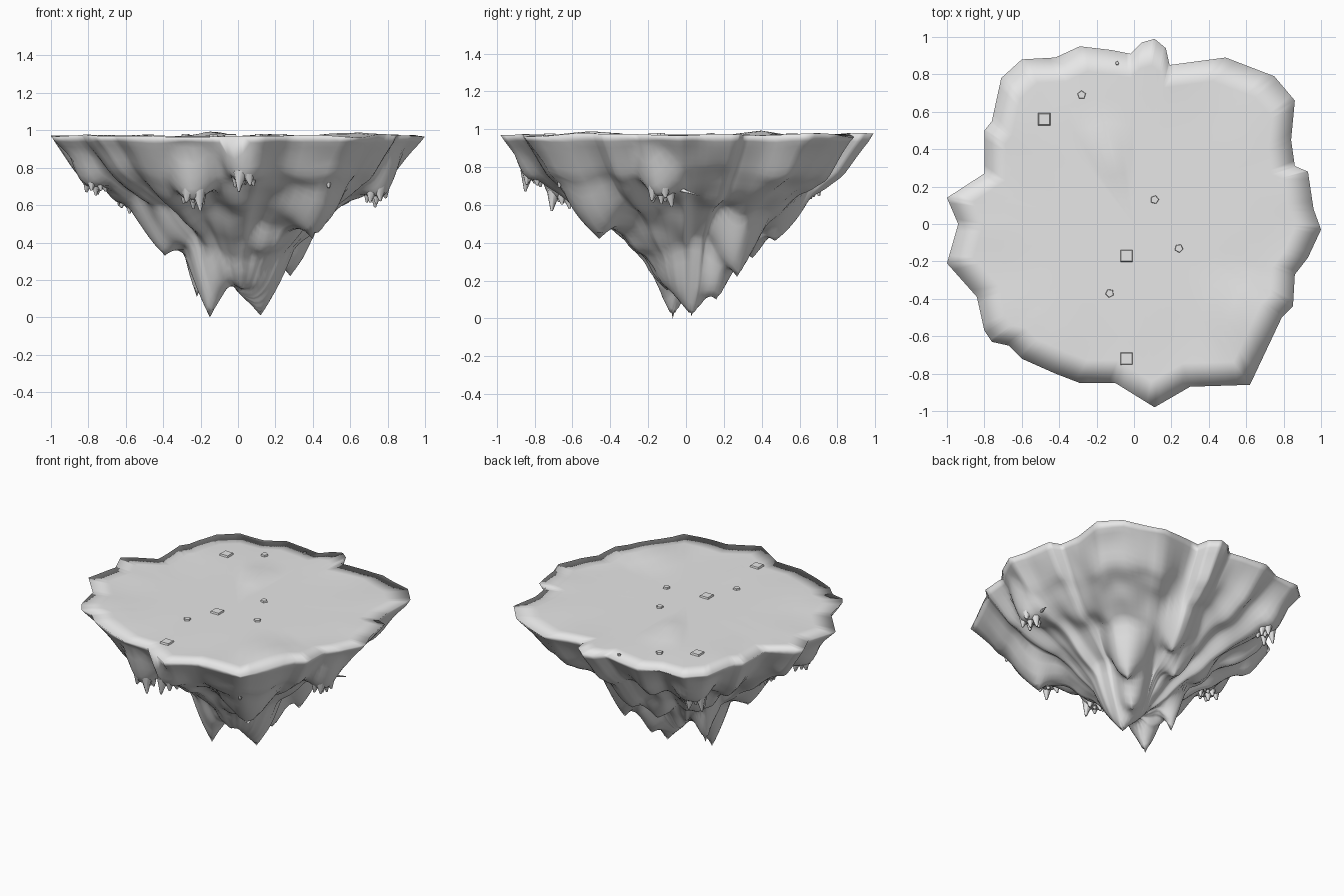
import bpy, bmesh, math, random
from mathutils import Vector, Matrix, noise

random.seed(4)
cube = bpy.data.objects.get("Cube")
if cube:
    bpy.data.objects.remove(cube, do_unlink=True)

stone = bpy.data.materials.new("pale_grey_stone")
stone.use_nodes = True
GREY = (0.8, 0.8, 0.8, 1)
stone.diffuse_color = GREY
stone.node_tree.nodes["Principled BSDF"].inputs["Base Color"].default_value = GREY

# Plan outline of the plateau, counterclockwise, in hundredths
OUTLINE = [(100, -3), (96, 8), (93, 28), (86, 31), (84, 45), (86, 66), (75, 79),
           (49, 89), (19, 85), (17, 94), (11, 99), (4, 97), (-2, 91), (-12, 93),
           (-29, 95), (-42, 89), (-60, 88), (-71, 78), (-76, 55), (-80, 50),
           (-80, 27), (-100, 14), (-94, 0), (-100, -21), (-84, -39), (-80, -57),
           (-76, -63), (-67, -65), (-60, -72), (-42, -80), (-29, -85), (-10, -85),
           (11, -98), (30, -87), (62, -86), (79, -50), (85, -44), (86, -27), (93, -18)]
# Underside profile: share of the radius, height
PROFILE = [(0, .2), (.1, .22), (.2, .28), (.3, .37), (.42, .48), (.52, .56),
           (.64, .63), (.74, .69), (.84, .77), (.92, .87), (1, .965)]
# Large hanging spikes: x, y, tip height, width
SPIKES = [(-.15, -.07, 0, .15), (.12, .03, .01, .19), (-.22, .1, .11, .1),
          (.28, .27, .22, .17), (.15, .16, .1, .13), (-.39, -.12, .33, .19),
          (.4, -.46, .42, .2), (.13, -.24, .34, .13), (.08, .47, .41, .19),
          (-.03, .35, .32, .13), (-.28, .27, .4, .14), (.02, -.1, .15, .12)]
# Lumps under the rim, each ending in a cluster of small tips
LUMPS = [(.03, -.8, .69, .13), (.46, -.62, .7, .14), (-.24, -.67, .59, .14),
         (.74, -.13, .61, .14), (-.76, -.18, .66, .14), (-.58, -.04, .57, .15),
         (-.53, .65, .66, .14)]


def profile_height(t):
    for (a, za), (b, zb) in zip(PROFILE, PROFILE[1:]):
        if t <= b:
            return za + (zb - za) * (t - a) / (b - a)
    return PROFILE[-1][1]


def bump(x, y, cx, cy, width):
    return max(0, 1 - math.hypot(x - cx, y - cy) / width)


def top_height(x, y, t):
    z = .968 + .016 * noise.noise(Vector((x * 3, y * 3, 5))) * t ** 3
    z += .022 * bump(x, y, .58, -.48, .25)
    return z + .035 * bump(x, y, -.13, .36, .13)


def under_height(x, y, t):
    a = math.atan2(y, x)
    fade = min(1, (1 - t) * 6)
    ribs = noise.noise(Vector((math.cos(a) * 5, math.sin(a) * 5, t)))
    lumps = noise.noise(Vector((x * 6, y * 6, 2)))
    z = profile_height(t) + fade * (.06 * ribs * min(1, t * 2) + .04 * lumps)
    for cx, cy, tip, width in SPIKES:
        z -= max(0, z - tip) * bump(x, y, cx, cy, width) ** 1.1
    for cx, cy, tip, width in LUMPS:
        z -= max(0, z - tip - .04) * min(1, 1.5 * bump(x, y, cx, cy, width))
    return max(z, .03)


def finish(bm, name, angle):
    bmesh.ops.recalc_face_normals(bm, faces=bm.faces)
    mesh = bpy.data.meshes.new(name)
    bm.to_mesh(mesh)
    bm.free()
    mesh.materials.append(stone)
    obj = bpy.data.objects.new(name, mesh)
    bpy.context.collection.objects.link(obj)
    bpy.ops.object.select_all(action='DESELECT')
    obj.select_set(True)
    bpy.context.view_layer.objects.active = obj
    bpy.ops.object.shade_smooth_by_angle(angle=math.radians(angle))


# Floating island: plateau and craggy underside sharing one rim
STEPS = 5
corners = [Vector(p) / 100 for p in OUTLINE]
edge = []
for p, q in zip(corners, corners[1:] + corners[:1]):
    edge += [p.lerp(q, i / STEPS) for i in range(STEPS)]
bm = bmesh.new()


def ring(t, height):
    return [bm.verts.new((p.x * t, p.y * t, height(p.x * t, p.y * t, t))) for p in edge]


def fill(rim, height, rings):
    """Close the rim with shrinking rings and return the new points."""
    outer, points = rim, []
    for k in range(rings - 1, 0, -1):
        inner = ring(k / rings, height)
        for i in range(len(inner)):
            bm.faces.new((outer[i - 1], outer[i], inner[i], inner[i - 1]))
        outer = inner
        points += inner
    centre = bm.verts.new((0, 0, height(0, 0, 0)))
    for i in range(len(outer)):
        bm.faces.new((outer[i - 1], outer[i], centre))
    return points


rim = ring(1, top_height)
fill(rim, top_height, 7)
under = fill(rim, under_height, 40)
# Draw the nearest point of the underside out to each spike tip
for x, y, tip, width in SPIKES:
    nearest = min(under, key=lambda v: math.hypot(v.co.x - x, v.co.y - y))
    nearest.co = (x, y, tip)
finish(bm, "floating_island", 180)


def add_cone(bm, base, tip, radius, sides=7):
    axis = Vector(tip) - Vector(base)
    turn = Vector((0, 0, 1)).rotation_difference(axis).to_matrix().to_4x4()
    place = Matrix.Translation((Vector(base) + Vector(tip)) / 2)
    bmesh.ops.create_cone(bm, cap_ends=True, segments=sides, radius1=radius,
                          radius2=radius * .15, depth=axis.length, matrix=place @ turn)


# Small tips clustered below the lumps
bm = bmesh.new()
for x, y, tip, width in LUMPS:
    for k in range(6):
        a = k * math.tau / 5 + random.random() / 2
        d = .04 if k else 0
        dx, dy = d * math.cos(a), d * math.sin(a)
        low = tip - random.uniform(-.03, .03)
        add_cone(bm, (x + dx, y + dy, tip + .09), (x + dx * 1.4, y + dy * 1.4, low), .04)
finish(bm, "hanging_tips", 60)

# Thin root poking out of the side
bm = bmesh.new()
add_cone(bm, (.72, -.06, .69), (.78, .07, .65), .014)
finish(bm, "side_root", 60)


# Low blocks and pegs set into the plateau
def add_stud(name, x, y, radius, sides, turn):
    bm = bmesh.new()
    z = top_height(x, y, math.hypot(x, y))
    place = Matrix.Translation((x, y, z)) @ Matrix.Rotation(turn, 4, 'Z')
    bmesh.ops.create_cone(bm, cap_ends=True, segments=sides, radius1=radius,
                          radius2=radius * .82, depth=.022, matrix=place)
    finish(bm, name, 60)


for i, (x, y) in enumerate([(-.48, .56), (-.04, -.17), (-.04, -.72)]):
    add_stud(f"square_block_{i + 1}", x, y, .05, 4, math.pi / 4)
for i, (x, y) in enumerate([(-.28, .69), (.11, .13), (.24, -.13), (-.13, -.37)]):
    add_stud(f"five_sided_peg_{i + 1}", x, y, .026, 5, i)
add_stud("small_peg", -.09, .86, .012, 5, 0)
